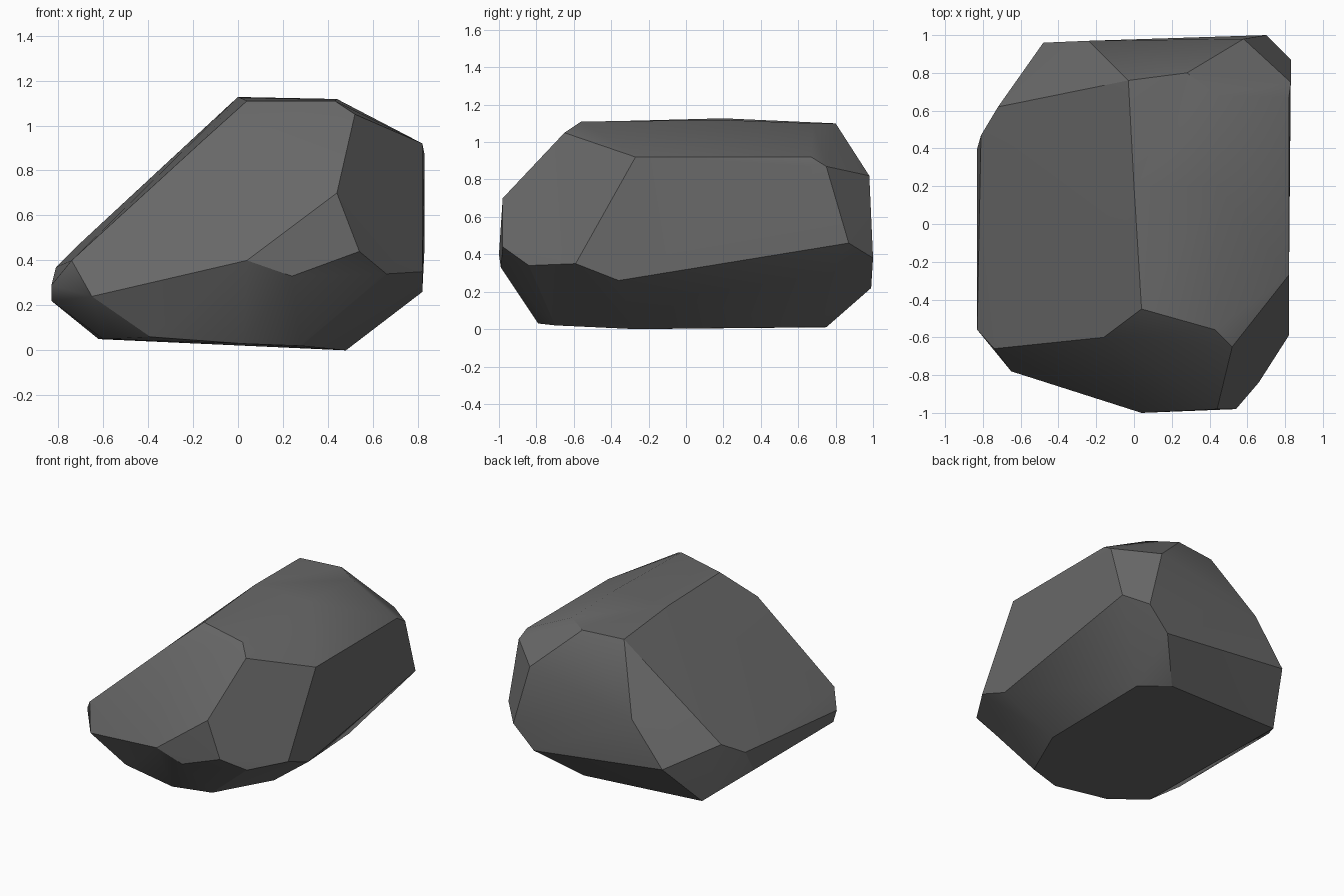
import bpy
import bmesh
import math

default_cube = bpy.data.objects.get("Cube")
if default_cube:
    bpy.data.objects.remove(default_cube, do_unlink=True)


def make_material(name, value):
    material = bpy.data.materials.new(name)
    colour = (value, value, value, 1)
    material.diffuse_color = colour
    material.use_nodes = True
    shader = material.node_tree.nodes["Principled BSDF"]
    shader.inputs["Base Color"].default_value = colour
    shader.inputs["Roughness"].default_value = 0.9
    return material


def build_hull(name, corner_groups, material):
    """Wrap chiselled corners in a convex shell and merge its flat facets."""
    mesh = bpy.data.meshes.new(name)
    shell = bmesh.new()
    for group in corner_groups:
        for corner in group:
            shell.verts.new(corner)
    hull = bmesh.ops.convex_hull(shell, input=shell.verts[:])
    unused = {item for item in hull["geom_interior"] + hull["geom_unused"]
              if isinstance(item, bmesh.types.BMVert)}
    bmesh.ops.delete(shell, geom=list(unused), context="VERTS")
    bmesh.ops.dissolve_limit(shell, angle_limit=math.radians(2),
                             verts=shell.verts[:], edges=shell.edges[:])
    bmesh.ops.triangulate(shell, faces=shell.faces[:])
    bmesh.ops.recalc_face_normals(shell, faces=shell.faces[:])
    shell.to_mesh(mesh)
    shell.free()
    mesh.materials.append(material)
    rock = bpy.data.objects.new(name, mesh)
    bpy.context.collection.objects.link(rock)
    return rock


# Crown: the ridge and the flat top
crown = [(.04, -.45, 1.11), (.43, -.56, 1.11), (.52, -.65, 1.05),
         (0, .2, 1.127), (.44, .2, 1.118), (.45, .68, 1.1),
         (.28, .8, 1.1), (-.03, .76, 1.1), (-.16, -.6, .93)]

# Front and right-hand shoulder facets
front = [(.44, -.98, .7), (.04, -1, .4), (.24, -.99, .33),
         (.54, -.98, .44), (.66, -.84, .34), (.82, -.59, .35),
         (.82, -.27, .92), (.82, -.36, .26)]

# Back and right-hand end facets
back = [(.82, .67, .92), (.83, .75, .87), (.58, .98, .82),
        (.83, .87, .46), (.7, 1, .38), (.54, .99, .22),
        (-.24, .97, .65), (-.48, .96, .34)]

# Low left-hand edge of the long slope
left_edge = [(-.65, -.78, .24), (-.74, -.66, .4), (-.83, -.56, .29),
             (-.83, -.52, .22), (-.83, .4, .22), (-.81, .47, .37),
             (-.72, .62, .46)]

# Underside
base = [(.28, -.7, .02), (.02, -.79, .03), (-.39, -.74, .06),
        (-.6, -.55, .05), (-.62, .7, .05), (.3, .75, .01),
        (.48, .6, .01), (.48, -.27, 0)]

stone = make_material("dark grey stone", .14)
rock = build_hull("rock", [crown, front, back, left_edge, base], stone)

# Soften shallow creases and keep the chiselled edges crisp
bpy.ops.object.select_all(action="DESELECT")
rock.select_set(True)
bpy.context.view_layer.objects.active = rock
bpy.ops.object.shade_smooth_by_angle(angle=math.radians(27))
